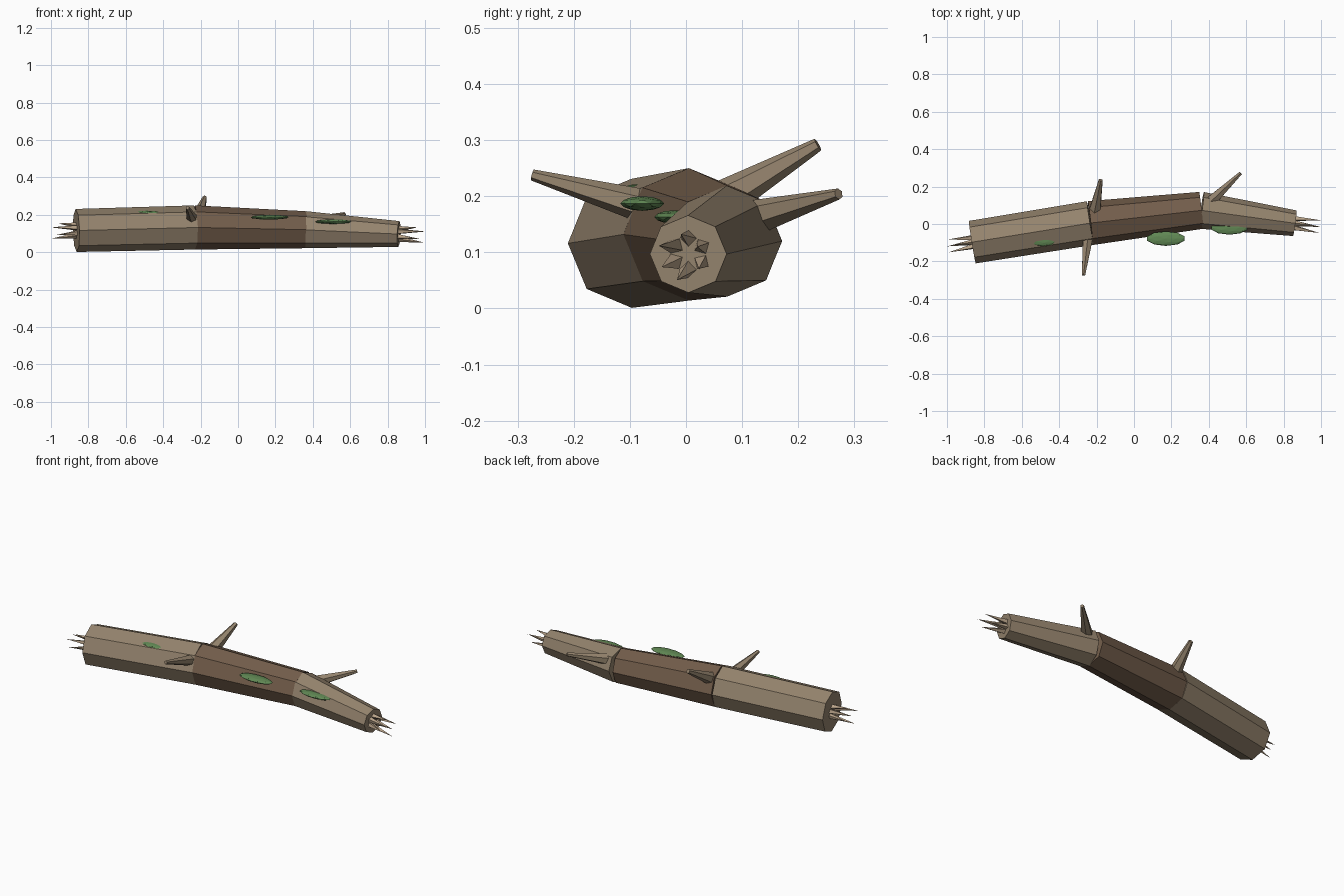
import bpy, math
from mathutils import Vector, Matrix

if "Cube" in bpy.data.objects:
    bpy.data.objects.remove(bpy.data.objects["Cube"])

def material(name, rgb):
    m = bpy.data.materials.new(name)
    m.diffuse_color = (*rgb, 1)
    m.use_nodes = True
    m.node_tree.nodes["Principled BSDF"].inputs["Base Color"].default_value = m.diffuse_color
    return m

BARK = material("bark", (0.30, 0.23, 0.155))
DARK = material("dark_bark", (0.17, 0.11, 0.07))
WOOD = material("pale_wood", (0.50, 0.38, 0.26))
MOSS = material("moss", (0.12, 0.25, 0.09))

def cone(name, a, b, r1, r2, sides, mat, turn=0.0):
    """Tapered prism from a to b, with a corner pointing upward."""
    a, b = Vector(a), Vector(b)
    z = (b - a).normalized()
    y = (Vector((0, 0, 1)) - z * z.z).normalized()
    x = y.cross(z)
    bpy.ops.mesh.primitive_cone_add(vertices=sides, radius1=r1, radius2=r2, depth=(b - a).length)
    o = bpy.context.object
    o.name = name
    rot = Matrix((x, y, z)).transposed()
    o.matrix_world = Matrix.Translation((a + b) / 2) @ rot.to_4x4() @ Matrix.Rotation(turn, 4, 'Z')
    o.data.materials.append(mat)
    return o

# Three bent trunk sections
P = [(-0.865, -0.097, 0.116), (-0.233, 0.005, 0.132), (0.36, 0.073, 0.12), (0.86, 0.004, 0.097)]
R = [0.115, 0.118, 0.099, 0.069]
for i, (n, m) in enumerate([("thick_end", BARK), ("middle", DARK), ("thin_end", BARK)]):
    cone("log_" + n, P[i], P[i + 1], R[i], R[i + 1], 8, m)

# Broken branch stubs
cone("branch_back", (-0.212, 0.06, 0.19), (-0.178, 0.235, 0.292), 0.036, 0.012, 6, BARK)
cone("branch_front", (-0.245, -0.06, 0.178), (-0.27, -0.274, 0.238), 0.032, 0.01, 6, BARK)
cone("branch_thin_end", (0.40, 0.11, 0.158), (0.57, 0.272, 0.204), 0.034, 0.01, 6, BARK)

# Splinters on both broken ends
def splinters(name, end, inward, tip_x):
    c = Vector(end)
    d = (c - Vector(inward)).normalized()
    lengths = [1.0, 0.72, 0.95, 0.65, 1.0, 0.8]
    for i, k in enumerate(lengths):
        t = i * math.tau / len(lengths) + 0.5
        off = Vector((0, math.cos(t), math.sin(t)))
        base = c - d * 0.01 + off * 0.027
        tip = c + d * (abs(tip_x - c.x) * k) + off * 0.04
        cone(f"{name}_{i}", base, tip, 0.016, 0, 4, WOOD, t)

splinters("splinter_thick", P[0], P[1], -1.0)
splinters("splinter_thin", P[3], P[2], 1.0)

# Flattened moss patches
for i, (loc, size) in enumerate([((0.17, -0.078, 0.187), (0.105, 0.039, 0.013)),
                                 ((0.51, -0.02, 0.163), (0.1, 0.037, 0.012)),
                                 ((-0.49, -0.082, 0.21), (0.085, 0.036, 0.012))]):
    bpy.ops.mesh.primitive_ico_sphere_add(subdivisions=2, radius=1, location=loc)
    o = bpy.context.object
    o.name = f"moss_patch_{i}"
    o.scale = size
    o.data.materials.append(MOSS)
